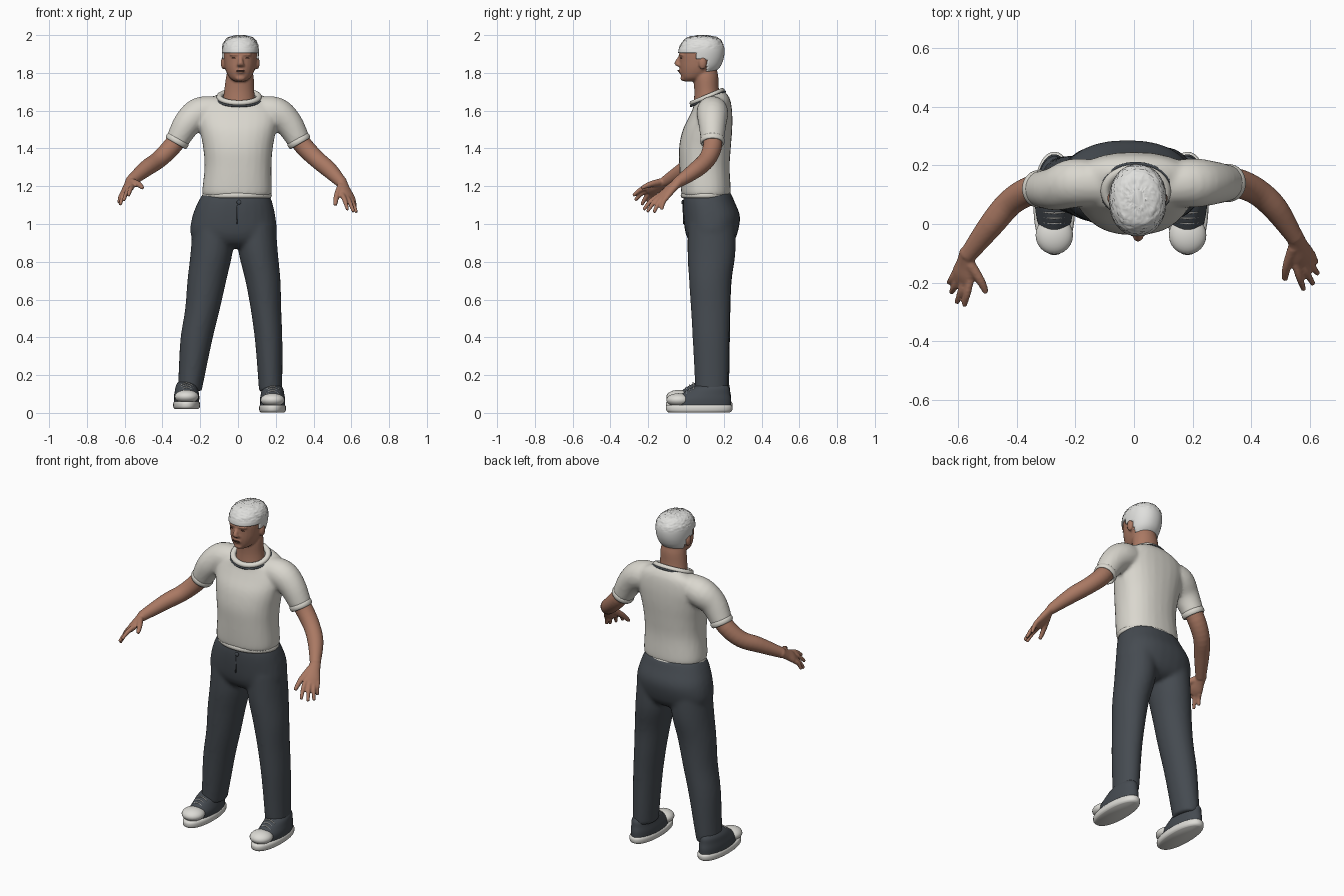
import bpy, bmesh, math, random
from mathutils import Vector, Matrix

random.seed(4)
cube = bpy.data.objects.get("Cube")
if cube:
    bpy.data.objects.remove(cube, do_unlink=True)


def material(name, r, g, b):
    m = bpy.data.materials.new(name)
    m.use_nodes = True
    m.diffuse_color = (r, g, b, 1)
    bsdf = m.node_tree.nodes["Principled BSDF"]
    bsdf.inputs["Base Color"].default_value = (r, g, b, 1)
    bsdf.inputs["Roughness"].default_value = 0.8
    return m


SHIRT = material("warm white cotton", .70, .68, .62)
TROUSER = material("slate cloth", .06, .07, .082)
SKIN = material("brown skin", .40, .19, .125)
HAIR = material("white hair", .74, .74, .72)
RUBBER = material("white rubber", .72, .71, .67)
DARK = material("dark brown", .08, .035, .025)


def catmull(rows, steps):
    """Smoothly resample rows of numbers."""
    out = []
    last = len(rows) - 1
    for i in range(last):
        a, b, c, d = (rows[max(0, min(last, i + k))] for k in (-1, 0, 1, 2))
        for s in range(steps):
            t = s / steps
            out.append([q + t / 2 * (r - p + t * (2 * p - 5 * q + 4 * r - s_ + t * (3 * q - 3 * r + s_ - p)))
                        for p, q, r, s_ in zip(a, b, c, d)])
    return out + [list(rows[-1])]


def loft(bm, rows, wide=(1, 0, 0), along=False, steps=4, sides=28, power=2.0):
    """Skin over ellipses (x, y, z, width, depth, tilt), level or square to the path."""
    rows = catmull([tuple(r) + (0,) * (6 - len(r)) for r in rows], steps)
    centres = [Vector(r[:3]) for r in rows]
    rings = []
    for i, (_, _, _, rx, ry, tilt) in enumerate(rows):
        normal = Vector((0, -tilt, 1)).normalized()
        if along:
            normal = (centres[min(i + 1, len(rows) - 1)] - centres[max(i - 1, 0)]).normalized()
        u = Vector(wide)
        u = (u - normal * u.dot(normal)).normalized()
        v = normal.cross(u)
        ring = []
        for k in range(sides):
            a = math.tau * k / sides
            c, s = math.cos(a), math.sin(a)
            cx = math.copysign(abs(c) ** (2 / power), c) * max(rx, .001)
            cy = math.copysign(abs(s) ** (2 / power), s) * max(ry, .001)
            ring.append(bm.verts.new(centres[i] + u * cx + v * cy))
        rings.append(ring)
    for lo, hi in zip(rings, rings[1:]):
        for k in range(sides):
            n = (k + 1) % sides
            bm.faces.new((lo[k], lo[n], hi[n], hi[k]))
    bm.faces.new(rings[0][::-1])
    bm.faces.new(rings[-1])


def ball(bm, centre, size):
    bmesh.ops.create_uvsphere(bm, u_segments=24, v_segments=14, radius=1,
                              matrix=Matrix.Translation(centre) @ Matrix.Diagonal((*size, 1)))


def band(bm, centre, rx, ry, thick, tall, normal=(0, 0, 1), wide=(1, 0, 0)):
    """Closed elliptical ring, used for collar, hems and cuffs."""
    n = Vector(normal).normalized()
    u = Vector(wide)
    u = (u - n * u.dot(n)).normalized()
    v = n.cross(u)
    count, around = 48, 10
    grid = []
    for i in range(count):
        a = math.tau * i / count
        out = u * math.cos(a) + v * math.sin(a)
        mid = Vector(centre) + u * rx * math.cos(a) + v * ry * math.sin(a)
        angles = [math.tau * j / around for j in range(around)]
        grid.append([bm.verts.new(mid + out * thick * math.cos(b) + n * tall * math.sin(b)) for b in angles])
    for i in range(count):
        g, h = grid[i], grid[(i + 1) % count]
        for j in range(around):
            k = (j + 1) % around
            bm.faces.new((g[j], h[j], h[k], g[k]))


def finish(bm, name, mat, voxel=0, relax=4):
    bmesh.ops.recalc_face_normals(bm, faces=bm.faces)
    mesh = bpy.data.meshes.new(name)
    bm.to_mesh(mesh)
    bm.free()
    mesh.materials.append(mat)
    ob = bpy.data.objects.new(name, mesh)
    bpy.context.collection.objects.link(ob)
    for p in mesh.polygons:
        p.use_smooth = True
    if voxel:
        # Fuse overlapping lofts into one soft skin
        fuse = ob.modifiers.new("fuse", 'REMESH')
        fuse.mode, fuse.voxel_size, fuse.use_smooth_shade = 'VOXEL', voxel, True
        soft = ob.modifiers.new("soften", 'SMOOTH')
        soft.factor, soft.iterations = .5, relax
    return ob


# Shirt: torso with two sleeves fused
bm = bmesh.new()
loft(bm, [(-.005, .107, 1.145, .178, .126), (-.005, .105, 1.18, .184, .132), (0, .098, 1.3, .177, .133),
          (0, .1, 1.4, .184, .137), (0, .113, 1.5, .202, .132, .05), (0, .13, 1.58, .215, .115, .12),
          (0, .135, 1.64, .19, .1, .25), (.005, .12, 1.672, .115, .088, .42)], power=2.3)
for side, y in ((-1, .12), (1, .14)):
    loft(bm, [(side * .1, .135, 1.6, .075, .075), (side * .2, .14, 1.588, .084, .084),
              (side * .27, y, 1.53, .074, .074), (side * .325, y, 1.435, .06, .06)], (0, 1, 0), along=True)
finish(bm, "shirt", SHIRT, .011)

bm = bmesh.new()
band(bm, (.006, .112, 1.673), .104, .084, .016, .014, (0, -.42, 1))
finish(bm, "collar", SHIRT)
bm = bmesh.new()
band(bm, (.006, .116, 1.662), .12, .098, .006, .006, (0, -.42, 1))
finish(bm, "collar_seam", TROUSER)
bm = bmesh.new()
band(bm, (-.005, .106, 1.152), .176, .126, .008, .014)
finish(bm, "shirt_hem", SHIRT)
for label, side, y in (("right", -1, .12), ("left", 1, .14)):
    bm = bmesh.new()
    band(bm, (side * .322, y, 1.44), .057, .057, .008, .017, (side * .5, 0, -.87), (0, 1, 0))
    finish(bm, label + "_sleeve_cuff", SHIRT)

# Trousers: hips and two legs fused
bm = bmesh.new()
loft(bm, [(-.01, .115, 1.165, .172, .123), (-.015, .12, 1.12, .195, .136), (-.022, .136, 1.04, .22, .15),
          (-.024, .135, .95, .228, .137), (-.02, .135, .9, .19, .11), (-.015, .135, .875, .08, .07)], power=2.3)
loft(bm, [(-.13, .135, 1.0, .11, .125), (-.14, .135, .85, .111, .127), (-.165, .13, .7, .103, .112),
          (-.188, .132, .55, .092, .104), (-.22, .136, .39, .085, .097), (-.245, .14, .2, .07, .09),
          (-.256, .14, .115, .064, .086)])
loft(bm, [(.095, .135, 1.0, .105, .125), (.107, .135, .85, .104, .127), (.132, .128, .7, .093, .112),
          (.148, .13, .55, .081, .104), (.162, .132, .39, .073, .097), (.17, .135, .2, .065, .09),
          (.173, .135, .11, .062, .086)])
finish(bm, "trousers", TROUSER, .012)
bm = bmesh.new()
ball(bm, (.005, -.018, 1.115), (.012, .006, .012))
loft(bm, [(-.004, -.014, 1.1, .003, .004), (-.006, -.012, 1.0, .003, .004)], steps=2, sides=8)
finish(bm, "trouser_fly", TROUSER)


# Arms with spread fingers
def arm(name, path, wide, tips, thumb):
    bm = bmesh.new()
    wide = Vector(wide).normalized()
    radii = (.05, .05, .046, .043, .029)
    loft(bm, [(*p, r, r) for p, r in zip(path, radii)], wide, along=True)
    wrist, knuckle = Vector(path[-1]), Vector(path[-1]).lerp(Vector(tips[1]), .52)
    loft(bm, [(*wrist.lerp(knuckle, t), w, d) for t, w, d in
              ((-.2, .029, .026), (.3, .034, .022), (.75, .044, .021), (1.1, .038, .014))], wide, along=True)
    for i, tip in enumerate(tips):
        base = wrist.lerp(knuckle, .85) + wide * (.022 * i - .033)
        bend = base.lerp(Vector(tip), .5) + Vector((0, -.004, .008))
        loft(bm, [(*base, .014, .014), (*bend, .0125, .0125), (*tip, .009, .009)], wide, along=True, sides=14)
    base = wrist.lerp(knuckle, .25) - wide * .018
    bend = base.lerp(Vector(thumb), .55) - wide * .008
    loft(bm, [(*base, .021, .019), (*bend, .016, .015), (*thumb, .01, .01)], wide, along=True, sides=14)
    finish(bm, name, SKIN, .0055, 3)


arm("right_arm", [(-.29, .12, 1.49), (-.35, .115, 1.41), (-.42, .075, 1.34), (-.485, 0, 1.295), (-.57, -.11, 1.225)],
    (-.13, .06, -.09),
    [(-.58, -.28, 1.15), (-.605, -.27, 1.125), (-.625, -.235, 1.1), (-.632, -.2, 1.11)], (-.505, -.235, 1.19))
arm("left_arm", [(.29, .14, 1.49), (.35, .14, 1.41), (.42, .11, 1.34), (.485, .05, 1.285), (.552, -.05, 1.215)],
    (.12, .08, -.03),
    [(.58, -.225, 1.075), (.612, -.205, 1.065), (.628, -.17, 1.06), (.622, -.13, 1.075)], (.515, -.19, 1.1))

# Head and neck, with nose, brow, lips and ears fused in
SKULL = [(.011, .025, 1.755, .03, .035), (.011, .042, 1.775, .056, .065), (.011, .065, 1.815, .077, .097),
         (.012, .076, 1.86, .086, .11), (.013, .08, 1.91, .089, .113), (.013, .083, 1.95, .081, .1),
         (.013, .085, 1.978, .058, .073), (.013, .085, 1.99, .015, .02)]
bm = bmesh.new()
loft(bm, SKULL, power=2.15)
loft(bm, [(.006, .12, 1.63, .09, .08), (.006, .11, 1.7, .08, .066), (.01, .105, 1.78, .073, .066),
          (.01, .1, 1.83, .06, .06)])
loft(bm, [(.014, -.03, 1.885, .01, .012), (.014, -.043, 1.858, .014, .017), (.014, -.038, 1.84, .021, .018),
          (.014, -.025, 1.832, .015, .01)], sides=16)
ball(bm, (.013, -.018, 1.897), (.06, .022, .011))
ball(bm, (.013, -.025, 1.808), (.025, .016, .012))
ball(bm, (.012, -.01, 1.772), (.028, .02, .016))
for side in (-1, 1):
    ball(bm, (.012 + side * .09, .088, 1.852), (.013, .021, .033))
finish(bm, "head", SKIN, .006, 3)

bm = bmesh.new()
loft(bm, [(-.009, -.037, 1.81, .003, .004), (.013, -.041, 1.812, .004, .004), (.035, -.037, 1.81, .003, .004)],
     (0, 0, 1), along=True, sides=10)
finish(bm, "mouth_line", DARK)
bm = bmesh.new()
for side in (-1, 1):
    ball(bm, (.013 + side * .034, -.026, 1.878), (.014, .005, .003))
finish(bm, "eye_lines", DARK)

# Hair: enlarged skull trimmed to the hairline, slightly tousled on the crown
bm = bmesh.new()
loft(bm, [(x, y + .002, z + .008, rx + .009, ry + .009) for x, y, z, rx, ry in SKULL],
     steps=8, sides=64, power=2.15)


def below_hairline(f):
    c = f.calc_center_median()
    limit = 1.905 if c.y < .05 else 1.875 if c.y < .11 else 1.775
    return c.z < limit


bmesh.ops.delete(bm, geom=[f for f in bm.faces if below_hairline(f)], context='FACES')
for v in bm.verts:
    if v.co.z > 1.93:
        v.co += Vector((random.uniform(-1, 1), random.uniform(-1, 1), random.uniform(-1, 1))) * .0025
hair = finish(bm, "hair", HAIR)
shell = hair.modifiers.new("thickness", 'SOLIDIFY')
shell.thickness, shell.offset = .014, -1

# Shoes
for label, x, lift in (("right", -.272, .018), ("left", .183, 0)):
    bm = bmesh.new()
    loft(bm, [(x, .07, lift + .002, .062, .162), (x, .07, lift + .012, .07, .174),
              (x, .07, lift + .032, .071, .176), (x, .07, lift + .042, .066, .17)], steps=3, sides=40, power=2.2)
    finish(bm, label + "_shoe_sole", RUBBER)
    bm = bmesh.new()
    loft(bm, [(x, .085, lift + .035, .066, .152), (x, .088, lift + .07, .067, .15),
              (x, .105, lift + .1, .062, .128), (x, .125, lift + .128, .056, .105),
              (x, .14, lift + .146, .045, .08)], sides=36)
    finish(bm, label + "_shoe_upper", TROUSER)
    bm = bmesh.new()
    ball(bm, (x, -.038, lift + .068), (.064, .066, .036))
    finish(bm, label + "_toe_cap", RUBBER)
    bm = bmesh.new()
    for i in range(3):
        y, z = .005 + .018 * i, lift + .112 + .012 * i
        loft(bm, [(x - .035, y, z - .012, .003, .003), (x, y - .004, z + .006, .003, .003),
                  (x + .035, y, z - .012, .003, .003)], (0, 1, 0), along=True, sides=8)
    finish(bm, label + "_laces", RUBBER)
